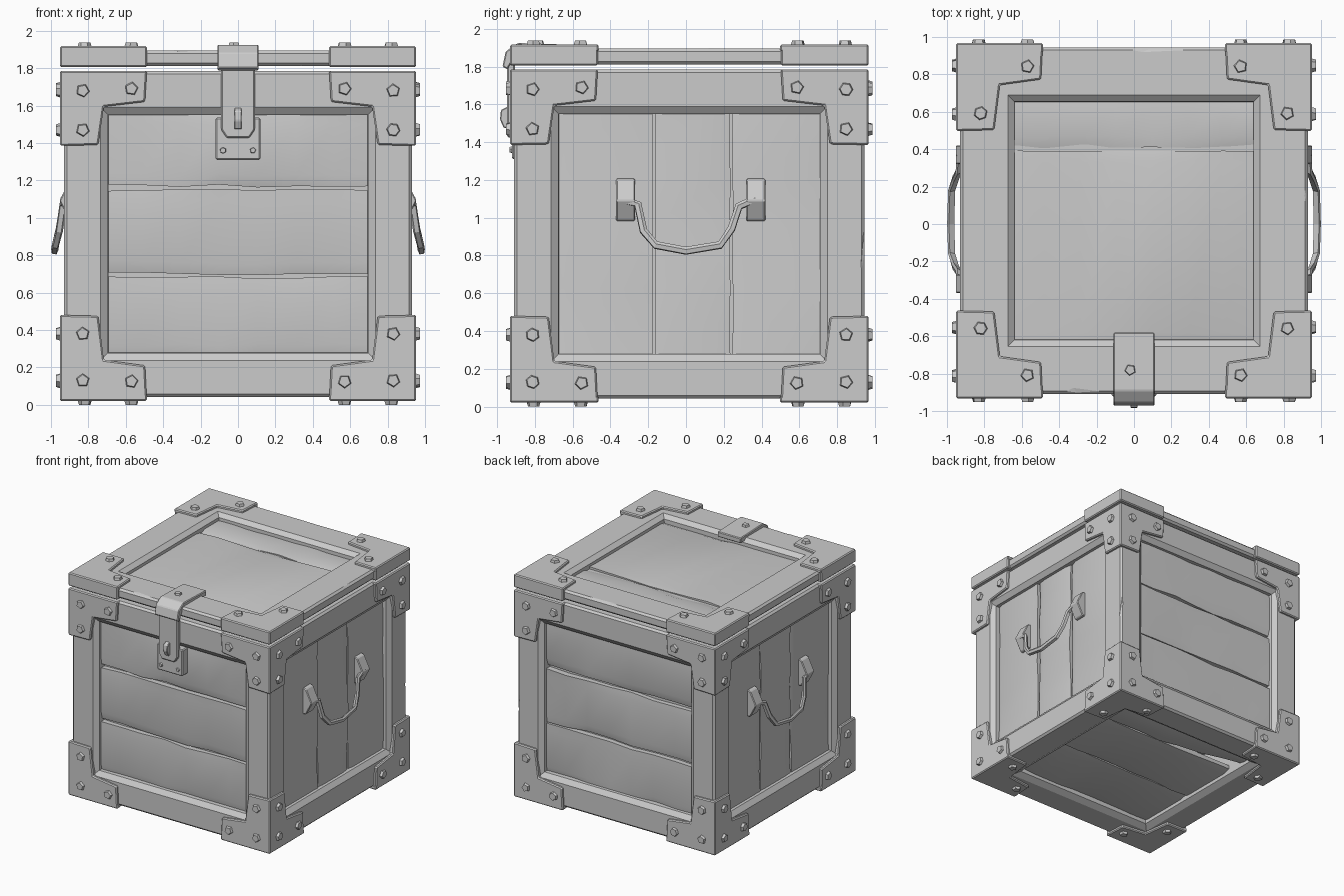
import bpy, bmesh, random
from math import radians
from mathutils import Matrix, Vector

if "Cube" in bpy.data.objects:
    bpy.data.objects.remove(bpy.data.objects["Cube"])

random.seed(4)
E = 0.022          # how far the metal corners stand proud of the wood


def basis(u, v, w):
    return Matrix((u, v, w)).transposed().to_4x4()


# Each side: local frame (u right, v up, w outward), u range, v range, w of surface
X, Y, Z = Vector((1, 0, 0)), Vector((0, 1, 0)), Vector((0, 0, 1))
FACES = {
    "front": (basis(X, Z, -Y), (-.93, .93), (.042, 1.785), .91),
    "right": (basis(Y, Z, X), (-.91, .945), (.042, 1.785), .93),
    "back": (basis(-X, Z, Y), (-.93, .93), (.042, 1.785), .945),
    "left": (basis(-Y, Z, -X), (-.945, .91), (.042, 1.785), .93),
    "top": (basis(X, Y, Z), (-.93, .93), (-.91, .945), 1.895),
    "bottom": (basis(X, -Y, -Z), (-.93, .93), (-.945, .91), -.042),
}
SIDES = ("front", "right", "back", "left")


def finish(name, bm, smooth=None):
    bmesh.ops.recalc_face_normals(bm, faces=bm.faces)
    me = bpy.data.meshes.new(name)
    bm.to_mesh(me)
    bm.free()
    if smooth:
        me.shade_smooth()
        me.set_sharp_from_angle(angle=radians(smooth))
    ob = bpy.data.objects.new(name, me)
    bpy.context.collection.objects.link(ob)
    return ob


def add_prism(bm, pts, w0, w1, M, bevel=0.008):
    lo = [bm.verts.new(M @ Vector((u, v, w0))) for u, v in pts]
    hi = [bm.verts.new(M @ Vector((u, v, w1))) for u, v in pts]
    n = len(pts)
    faces = [bm.faces.new(lo), bm.faces.new(hi)]
    faces += [bm.faces.new((lo[i], lo[(i + 1) % n], hi[(i + 1) % n], hi[i])) for i in range(n)]
    bmesh.ops.recalc_face_normals(bm, faces=faces)
    if bevel:
        edges = list({e for f in faces for e in f.edges})
        bmesh.ops.bevel(bm, geom=edges, offset=bevel, segments=1, affect='EDGES')


def rect(u0, u1, v0, v1):
    return [(u0, v0), (u1, v0), (u1, v1), (u0, v1)]


def add_bolt(bm, M, u, v, w, r=0.043, h=0.02):
    T = M @ Matrix.Translation((u, v, w)) @ Matrix.Rotation(random.uniform(0, 6), 4, 'Z')
    bmesh.ops.create_cone(bm, cap_ends=True, segments=random.choice((5, 5, 6)),
                          radius1=r, radius2=r * .72, depth=2 * h, matrix=T)


# Wooden frame box: chamfered edges, with a mitred sunken pocket in the chosen sides
def frame_box(name, z0, z1, pockets):
    bm = bmesh.new()
    bmesh.ops.create_cube(bm, size=1, matrix=Matrix.Translation((0, .0175, (z0 + z1) / 2))
                          @ Matrix.Diagonal((1.86, 1.855, z1 - z0, 1)))
    bmesh.ops.bevel(bm, geom=bm.edges[:], offset=.016, segments=1, affect='EDGES')
    bm.normal_update()
    for normal, border, chamfer, depth in pockets:
        f = max(bm.faces, key=lambda f: f.calc_area() if f.normal.dot(normal) > .99 else 0)
        for t, d in ((border, 0), (chamfer, -.03), (.001, .03 - depth)):
            bmesh.ops.inset_individual(bm, faces=[f], thickness=t, depth=d, use_even_offset=True)
    return finish(name, bm)


body = frame_box("crate_body_frame", .042, 1.785,
                 [(n, .18, .04, .1) for n in (X, -X, Y, -Y)] + [(-Z, .2, .05, .35)])
lid = frame_box("lid_frame", 1.81, 1.895, [(Z, .24, .035, .07)])

# Worn nicks along the wood edges
bm = bmesh.new()
for pos, size in (((.95, -.93, 1.12), (.04, .04, .14)), ((.95, .965, .8), (.05, .05, .24)),
                  ((-.95, -.93, .85), (.04, .04, .2)), ((-.95, .965, 1.1), (.045, .045, .17)),
                  ((-.28, -.93, 1.91), (.18, .07, .03)), ((.15, .965, 1.91), (.42, .06, .03)),
                  ((.95, .15, 1.91), (.05, .3, .03)), ((-.95, -.1, 1.91), (.05, .25, .028)),
                  ((.1, -.93, .03), (.3, .04, .03)), ((.3, -.93, 1.8), (.16, .04, .03))):
    bmesh.ops.create_icosphere(bm, subdivisions=1, radius=1,
                               matrix=Matrix.Translation(pos) @ Matrix.Diagonal((*size, 1)))
nicks = finish("edge_nick_cutter", bm)
nicks.hide_render = True
nicks.display_type = 'WIRE'
for ob in (body, lid):
    mod = ob.modifiers.new("worn_edges", 'BOOLEAN')
    mod.object, mod.operation, mod.solver = nicks, 'DIFFERENCE', 'EXACT'


# Uneven plank: a lofted strip with rounded, wandering long edges
def plank(name, M, a0, a1, c0, c1, w, thick=.05, upright=False, taper=0, rough=.008):
    bm = bmesh.new()
    rings = []
    for i in range(8):
        a = a0 + (a1 - a0) * i / 7
        l = c0 + .005 + random.uniform(-.2, 1) * rough
        h = c1 - .005 - random.uniform(-.2, 1) * rough + taper * max(0, -a / .69)
        dl, dh = random.uniform(.002, .022), random.uniform(-.006, .012)
        prof = ((l, -thick), (l, -dl), (l + .06, 0), (h - .06, 0), (h, -dh), (h, -thick))
        rings.append([bm.verts.new(M @ Vector((c, a, w + d) if upright else (a, c, w + d)))
                      for c, d in prof])
    for r, s in zip(rings, rings[1:]):
        for k in range(6):
            bm.faces.new((r[k], r[(k + 1) % 6], s[(k + 1) % 6], s[k]))
    bm.faces.new(rings[0])
    bm.faces.new(rings[-1])
    finish(name, bm, 35)


def planks(side, cuts, a0, a1, sink, **kw):
    M, _, _, w = FACES[side]
    for i, (c0, c1) in enumerate(zip(cuts, cuts[1:])):
        plank(f"{side}_plank_{i + 1}", M, a0, a1, c0, c1, w - sink, **kw)


for side in ("front", "back"):
    planks(side, (.25, .69, 1.16, 1.575), -.72, .72, .055, rough=.014)
planks("right", (-.70, -.17, .24, .74), .25, 1.58, .055, upright=True, rough=.004)
planks("left", (-.74, -.24, .17, .70), .25, 1.58, .055, upright=True, rough=.004)
planks("top", (-.65, .40, .69), -.67, .67, .055, thick=.018, rough=.006)
planks("bottom", (-.42, .13, .67), -.7, .7, .06)
# Split bottom board that leaves a wedge-shaped gap
plank("bottom_split_plank", FACES["bottom"][0], -.7, .7, -.70, -.42, -.102, taper=-.13)


# Metal corners: L-shaped plates wrapped around each corner
def ell(u, su, v, sv, k):
    shape = ((0, 0), (.465, 0), (.455, .19 * k), (.235, .22 * k), (.205, .455 * k), (0, .46 * k))
    return [(u - su * a, v - sv * b) for a, b in shape]


def side_corner(bm, side, su, sv):
    M, ur, vr, w = FACES[side]
    u = ur[su > 0] + su * E
    v = vr[1] if sv > 0 else vr[0] - E
    add_prism(bm, ell(u, su, v, sv, .87 if sv > 0 else 1), w - .03, w + E, M)


def flat_corner(bm, side, su, sv):
    M, ur, vr, w = FACES[side]
    add_prism(bm, ell(ur[su > 0] + su * E, su, vr[sv > 0] + sv * E, sv, 1.02), w - .015, w + E, M)


for i, side in enumerate(SIDES):
    # corner shared by this side's right edge and the next side's left edge
    nxt = SIDES[(i + 1) % 4]
    sx = 1 if side in ("front", "right") else -1
    sy = 1 if side in ("right", "back") else -1
    for sv, tag in ((1, "upper"), (-1, "lower")):
        bm = bmesh.new()
        side_corner(bm, side, 1, sv)
        side_corner(bm, nxt, -1, sv)
        if sv < 0:
            flat_corner(bm, "bottom", sx, -sy)
        finish(f"{tag}_corner_{side}_{nxt}", bm)
    bm = bmesh.new()
    flat_corner(bm, "top", sx, sy)
    for face, s in ((side, 1), (nxt, -1)):
        M, ur, _, w = FACES[face]
        u = ur[s > 0] + s * E
        add_prism(bm, rect(*sorted((u, u - s * .465)), 1.805, 1.895 + E), w - .03, w + E, M)
    finish(f"lid_corner_{side}_{nxt}", bm)

# Faceted bolts on every corner plate
for side, (M, ur, vr, w) in FACES.items():
    bm = bmesh.new()
    cu, cv = sum(ur) / 2, sum(vr) / 2
    for s in (-1, 1):
        if side in SIDES:
            for u, v in ((.83, 1.68), (.57, 1.69), (.83, 1.47), (.83, .38), (.83, .13), (.57, .125)):
                add_bolt(bm, M, cu + s * u, v, w + E)
        else:
            for t in (-1, 1):
                add_bolt(bm, M, s * .57, cv + t * .825, w + E)
                add_bolt(bm, M, s * .82, cv + t * .575, w + E)
    finish(f"{side}_bolts", bm)

# Clasp: strap over the lid edge, hanging hasp, keeper plate, staple and bolts
front, right = FACES["front"][0], FACES["right"][0]
bm = bmesh.new()
add_prism(bm, [(-.58, 1.87), (-.58, 1.915), (-.89, 1.925), (-.955, 1.88), (-.972, 1.80),
               (-.945, 1.785), (-.90, 1.87)], -.11, .11, right, .006)
add_bolt(bm, FACES["top"][0], -.02, -.78, 1.92, .036, .018)
finish("clasp_strap", bm)
bm = bmesh.new()
add_prism(bm, [(-.09, 1.83), (-.09, 1.47), (-.06, 1.425), (.06, 1.425), (.09, 1.47), (.09, 1.83)],
          .905, .948, front)
finish("clasp_hasp", bm)
bm = bmesh.new()
add_prism(bm, rect(-.12, .12, 1.31, 1.535), .84, .922, front)
for s in (-1, 1):
    add_bolt(bm, front, s * .08, 1.36, .922, .02, .012)
finish("clasp_keeper_plate", bm)
bm = bmesh.new()
add_prism(bm, [(.92, 1.47), (.965, 1.475), (.985, 1.52), (.98, 1.57), (.92, 1.60)], -.02, .02,
          basis(-Y, Z, X), .005)
finish("clasp_staple", bm)

# Drop handles: two ridged mounts and a bent bar on each side
for s, tag in ((1, "right"), (-1, "left")):
    mirror = Matrix.Diagonal((s, 1, 1, 1))
    for y, pos in ((-.32, "front"), (.37, "back")):
        bm = bmesh.new()
        add_prism(bm, [(.86, .98), (.90, .985), (.955, 1.09), (.90, 1.2), (.86, 1.21)],
                  y - .05, y + .05, mirror @ basis(X, Z, Y), .006)
        finish(f"{tag}_handle_mount_{pos}", bm)
    path = [(.93, -.32, 1.09), (.935, -.255, 1.07), (.955, -.225, .93), (.975, -.16, .855),
            (.98, 0, .825), (.975, .18, .855), (.955, .24, .94), (.935, .28, 1.06), (.93, .37, 1.1)]
    bm = bmesh.new()
    rings = []
    for i, p in enumerate(path):
        d = (Vector(path[min(i + 1, 8)]) - Vector(path[max(i - 1, 0)])).normalized()
        side_dir = X.cross(d).normalized()
        out = d.cross(side_dir)
        rings.append([bm.verts.new(mirror @ (Vector(p) + side_dir * a * .021 + out * b * .019))
                      for a, b in ((1, .5), (.3, 1), (-.8, .8), (-1, -.5), (0, -1))])
    for r, q in zip(rings, rings[1:]):
        for k in range(5):
            bm.faces.new((r[k], r[(k + 1) % 5], q[(k + 1) % 5], q[k]))
    bm.faces.new(rings[0])
    bm.faces.new(rings[-1])
    finish(f"{tag}_handle_bar", bm)
